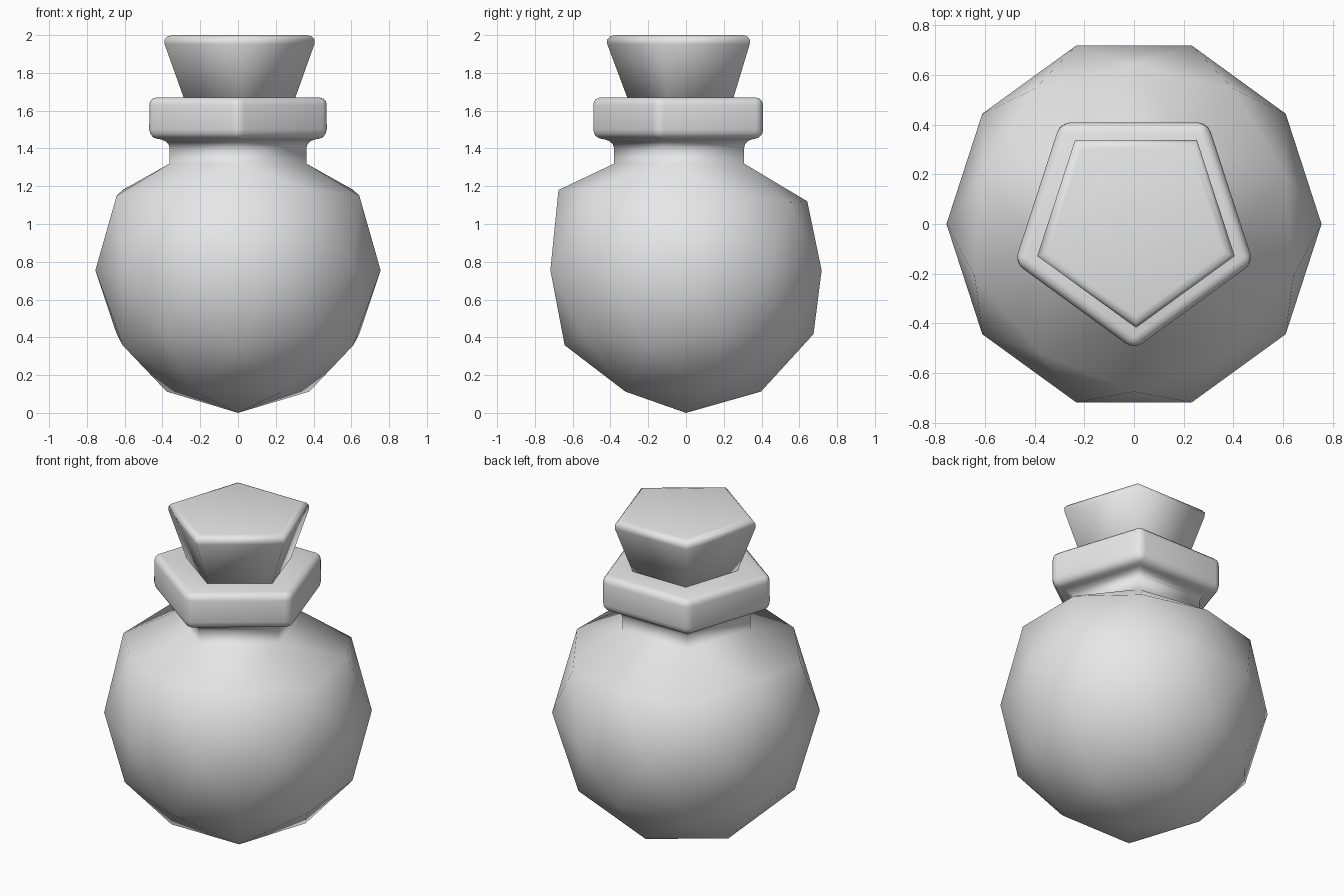
import bpy, bmesh, math
from mathutils import Matrix

if "Cube" in bpy.data.objects:
    bpy.data.objects.remove(bpy.data.objects["Cube"], do_unlink=True)

grey = bpy.data.materials.new("plain_grey")
grey.use_nodes = True
grey.diffuse_color = (0.8, 0.8, 0.8, 1)
grey.node_tree.nodes["Principled BSDF"].inputs["Base Color"].default_value = (0.8, 0.8, 0.8, 1)


def finish(bm, name):
    """Turn a bmesh into a smooth-shaded grey object."""
    bmesh.ops.recalc_face_normals(bm, faces=bm.faces[:])
    for f in bm.faces:
        f.smooth = True
    mesh = bpy.data.meshes.new(name)
    bm.to_mesh(mesh)
    bm.free()
    mesh.materials.append(grey)
    obj = bpy.data.objects.new(name, mesh)
    bpy.context.collection.objects.link(obj)
    return obj


def set_radius(v, radius, z):
    """Move a vertex to a given distance from the axis and a given height."""
    k = radius / math.hypot(v.co.x, v.co.y)
    v.co = (v.co.x * k, v.co.y * k, z)


def extrude_ring(bm, edges, radius, z):
    """Extrude an open ring of edges; return the new ring."""
    new = bmesh.ops.extrude_edge_only(bm, edges=edges)["geom"]
    for v in new:
        if isinstance(v, bmesh.types.BMVert):
            set_radius(v, radius, z)
    return [e for e in new if isinstance(e, bmesh.types.BMEdge)
            and all(abs(v.co.z - z) < 1e-4 and
                    abs(math.hypot(v.co.x, v.co.y) - radius) < 1e-4 for v in e.verts)]


# Round flask body: low-poly ball, pole opened for the neck
R = 0.755
bm = bmesh.new()
bmesh.ops.create_icosphere(bm, subdivisions=2, radius=R)
bmesh.ops.rotate(bm, verts=bm.verts[:], matrix=Matrix.Rotation(-math.pi / 2, 3, 'Z'))
bmesh.ops.translate(bm, verts=bm.verts[:], vec=(0, 0, R))
pole = max(bm.verts, key=lambda v: v.co.z)
bmesh.ops.delete(bm, geom=[pole], context='VERTS')

# Uneven shoulder heights, listed from front to back
shoulder = [1.18, 1.18, 1.15, 1.18, 1.115, 1.12]
for v in bm.verts:
    if v.co.z > 1.3:
        set_radius(v, 0.38, 1.32)
    elif v.co.z > 1.0:
        turn = math.atan2(abs(v.co.x), -v.co.y)
        v.co.z = shoulder[round(turn / math.radians(36))]

# Five-sided neck and collar grown from the opening
ring = [e for e in bm.edges if e.is_boundary]
for radius, z in [(0.38, 1.44), (0.505, 1.46), (0.505, 1.67), (0.25, 1.67)]:
    ring = extrude_ring(bm, ring, radius, z)
bmesh.ops.contextual_create(bm, geom=ring)


def is_rim(e):
    out = [math.hypot(v.co.x, v.co.y) for v in e.verts]
    return min(v.co.z for v in e.verts) > 1.43 and (
        min(out) > 0.5 or max(out) < 0.39 and min(out) > 0.3)


bmesh.ops.bevel(bm, geom=[e for e in bm.edges if is_rim(e)], offset=0.04,
                segments=3, profile=0.5, affect='EDGES', clamp_overlap=True)
finish(bm, "flask_body")

# Tapered five-sided stopper with a rounded top rim
bm = bmesh.new()
bmesh.ops.create_cone(bm, cap_ends=True, segments=5, radius1=0.285, radius2=0.435, depth=0.4)
front = max(bm.verts, key=lambda v: v.co.z)
spin = -math.pi / 2 - math.atan2(front.co.y, front.co.x)
bmesh.ops.rotate(bm, verts=bm.verts[:], matrix=Matrix.Rotation(spin, 3, 'Z'))
bmesh.ops.translate(bm, verts=bm.verts[:], vec=(0.008, 0, 1.8))
top = [e for e in bm.edges if all(v.co.z > 1.99 for v in e.verts)]
bmesh.ops.bevel(bm, geom=top, offset=0.05, segments=3, profile=0.5, affect='EDGES')
finish(bm, "stopper")
